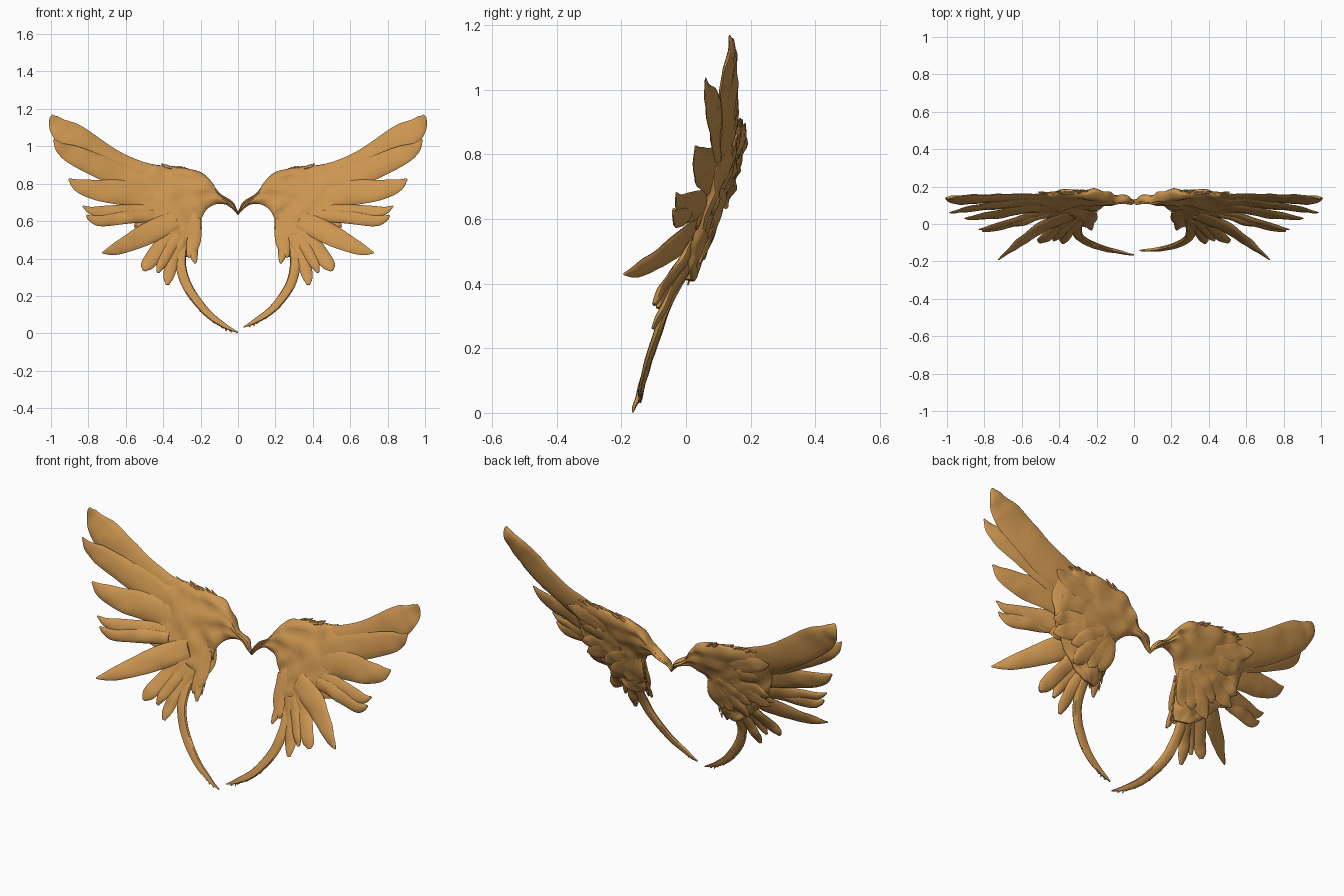
import bpy, bmesh, math, random
from mathutils import Vector, noise

cube = bpy.data.objects.get("Cube")
if cube:
    bpy.data.objects.remove(cube)

gold = bpy.data.materials.new("golden_brown")
gold.use_nodes = True
colour = (0.6, 0.3, 0.08, 1)
gold.diffuse_color = colour
gold.node_tree.nodes["Principled BSDF"].inputs["Base Color"].default_value = colour

TILT = 0.34                                   # the wing leans back as it rises
NORMAL = Vector((0, -1, TILT)).normalized()


def lean(x, z):
    """Depth of the wing's middle sheet."""
    return (0.17 - TILT * (0.88 - z) + 0.025 * max(0, 1 - x / 0.2)
            - 0.1 * max(0, x - 0.35))


def smooth_path(points, steps):
    """Catmull-Rom samples through points of any dimension."""
    p = [Vector(q) for q in points]
    p = [2 * p[0] - p[1]] + p + [2 * p[-1] - p[-2]]
    out = []
    for i in range(1, len(p) - 2):
        a, b, c, d = p[i - 1:i + 3]
        for k in range(steps):
            t = k / steps
            out.append(b + (c - a) * (t / 2) + (2 * a - 5 * b + 4 * c - d) * (t * t / 2)
                       + (3 * b - a - 3 * c + d) * (t ** 3 / 2))
    return out + [p[-2]]


def loft(bm, rail_a, rail_b, thick, side, ring=12, ripple=0.0):
    """Closed lens-section blade between two rails."""
    rows = []
    for a, b, th in zip(rail_a, rail_b, thick):
        row = []
        for j in range(ring):
            ang = 2 * math.pi * j / ring
            s = math.cos(ang)
            p = a.lerp(b, (1 - s) / 2)
            p = p + NORMAL * th * math.sin(ang) * (1 + 0.15 * math.cos(9 * s))
            p.y += ripple * noise.noise(p * 14)
            row.append(bm.verts.new((p.x * side, p.y, p.z)))
        rows.append(row)
    for r, q in zip(rows, rows[1:]):
        for j in range(ring):
            k = (j + 1) % ring
            bm.faces.new((r[j], r[k], q[k], q[j]))
    bm.faces.new(rows[0])
    bm.faces.new(rows[-1][::-1])


def feather(bm, points, side, thick=0.014, steps=6, ring=12, ripple=0.008):
    """Blade along (x, y, z, half width) points."""
    path = smooth_path(points, steps)
    ra, rb, th = [], [], []
    widest = max(p[3] for p in path)
    for i, p in enumerate(path):
        d = path[min(i + 1, len(path) - 1)] - path[max(i - 1, 0)]
        across = Vector((-d[2], 0, d[0])).normalized()
        across.y = across.z * TILT
        w = max(p[3], 0.002)
        c = Vector(p[:3])
        ra.append(c + across * w)
        rb.append(c - across * w)
        th.append(thick * (w / widest) ** 0.6)
    loft(bm, ra, rb, th, side, ring, ripple)


def sprig(bm, x, y, z, angle, length, width, side, thick=0.005):
    """Short pointed barb leaving a point at an angle in the x-z plane."""
    dx, dz = math.cos(angle) * length, math.sin(angle) * length
    feather(bm, [(x, y, z, width), (x + dx / 2, y + dz * TILT / 2, z + dz / 2, width * 0.8),
                 (x + dx, y + dz * TILT, z + dz, 0.001)], side, thick, 2, 6, 0)


def finish(bm, name):
    bmesh.ops.recalc_face_normals(bm, faces=bm.faces)
    mesh = bpy.data.meshes.new(name)
    bm.to_mesh(mesh)
    bm.free()
    mesh.materials.append(gold)
    ob = bpy.data.objects.new(name, mesh)
    bpy.context.collection.objects.link(ob)
    bpy.ops.object.select_all(action='DESELECT')
    ob.select_set(True)
    bpy.context.view_layer.objects.active = ob
    bpy.ops.object.shade_smooth_by_angle(angle=math.radians(50))


# long outer feathers, top to bottom
FLIGHT = [
    [(.35, .13, .78, .08), (.64, .135, .885, .08), (.87, .13, 1.035, .08), (.95, .135, 1.095, .058), (.985, .14, 1.145, .028), (.993, .14, 1.168, .004)],
    [(.35, .11, .74, .07), (.62, .11, .84, .065), (.85, .085, .94, .055), (.94, .07, .985, .034), (.985, .06, 1.035, .004)],
    [(.35, .10, .70, .06), (.6, .075, .75, .068), (.75, .05, .765, .055), (.85, .035, .79, .036), (.905, .03, .825, .004)],
    [(.35, .08, .63, .05), (.55, .04, .645, .045), (.7, .0, .65, .033), (.78, -.02, .655, .022), (.83, -.03, .68, .004)],
    [(.45, .05, .63, .03), (.6, .01, .62, .035), (.73, -.02, .605, .033), (.78, -.03, .612, .02), (.81, -.035, .63, .005)],
    [(.33, .05, .61, .05), (.48, -.01, .535, .058), (.6, -.09, .475, .043), (.67, -.145, .445, .028), (.725, -.19, .43, .004)],
]
# short rounded feathers under the wing
LOWER = [
    [(.33, .05, .58, .05), (.41, -.01, .47, .042), (.46, -.06, .4, .04), (.49, -.085, .36, .032), (.502, -.1, .335, .01)],
    [(.32, .03, .53, .04), (.38, -.03, .43, .032), (.41, -.07, .37, .026), (.428, -.09, .325, .008)],
    [(.3, .03, .52, .04), (.345, -.03, .4, .034), (.37, -.08, .31, .03), (.378, -.1, .26, .01)],
    [(.27, .06, .56, .04), (.245, .02, .47, .028), (.235, -.01, .41, .02), (.228, -.03, .375, .006)],
]
# body edges as (x, z)
UPPER_EDGE = [(0, .65), (.03, .705), (.1, .75), (.15, .82), (.22, .87), (.4, .895),
              (.52, .895), (.59, .81), (.57, .68), (.5, .56), (.4, .46), (.33, .41)]
INNER_EDGE = [(0, .632), (.03, .665), (.07, .69), (.12, .69), (.165, .665), (.19, .625),
              (.2, .595), (.207, .565), (.215, .53), (.22, .49), (.225, .45), (.25, .41)]
# trailing plumes; the two sides end a little differently
TAIL_TOP = [(.3, .02, .48, .03), (.305, -.045, .36, .028)]
TAIL = {1: [(.275, -.09, .25, .026), (.19, -.125, .135, .021), (.1, -.14, .07, .014), (.03, -.14, .033, .003)],
        -1: [(.265, -.09, .24, .026), (.17, -.13, .115, .021), (.08, -.15, .045, .014), (0, -.165, .004, .003)]}

for side, label in ((1, "left"), (-1, "right")):
    random.seed(4)

    # shoulder and main body of the wing
    bm = bmesh.new()
    rails = []
    for edge in (UPPER_EDGE, INNER_EDGE):
        rails.append([Vector((p.x, lean(p.x, p.y), p.y)) for p in smooth_path(edge, 5)])
    n = len(rails[0])
    thick = [0.01 + 0.02 * math.sin(math.pi * i / (n - 1)) ** 0.7 for i in range(n)]
    loft(bm, *rails, thick, side, 32, 0.018)
    finish(bm, label + "_wing_body")

    # feather groups
    for name, group in (("flight_feathers", FLIGHT), ("lower_feathers", LOWER)):
        bm = bmesh.new()
        for pts in group:
            feather(bm, pts, side)
        finish(bm, label + "_" + name)

    # long uneven coverts lying almost flush on both faces of the wing
    bm = bmesh.new()
    for face in (-1, 1):
        for i in range(8):
            f = i / 7
            ang = math.radians(16 - 92 * f + random.uniform(-4, 4))
            tip = (0.43 - 0.13 * f) * random.uniform(0.8, 1.06)
            pts = []
            for part, w in ((0.3, .02), (0.65, .045), (0.88, .034), (1, .004)):
                x = 0.2 + math.cos(ang) * tip * part
                z = 0.71 + math.sin(ang) * tip * part
                pts.append((x, lean(x, z) + face * 0.019, z, w))
            feather(bm, pts, side, 0.009, 4, 10, 0.012)
    finish(bm, label + "_coverts")

    # ragged tufts on the top and inner edges
    bm = bmesh.new()
    for i in range(14):
        x = 0.25 + 0.019 * i
        z = 0.86 + 0.025 * min(1, i / 6)
        sprig(bm, x, lean(x, z) + random.uniform(-.01, .01), z,
              random.uniform(.2, .7), random.uniform(.03, .06), .01, side, .008)
    for i in range(6):
        x, z = 0.21 + 0.003 * i, 0.6 - 0.035 * i
        sprig(bm, x, lean(x, z), z, random.uniform(-2.1, -1.6), .03, .006, side)
    finish(bm, label + "_edge_tufts")

    # curved trailing plume with fine barbs
    bm = bmesh.new()
    tail = TAIL_TOP + TAIL[side]
    feather(bm, tail, side, 0.016, 7, 10, 0.004)
    for p in smooth_path(tail, 4)[4:-2]:
        sprig(bm, p[0] + p[3] * .5, p[1], p[2] - p[3] * .5,
              random.uniform(-2.5, -1.7), .016, .006, side, .004)
    finish(bm, label + "_trailing_plume")
